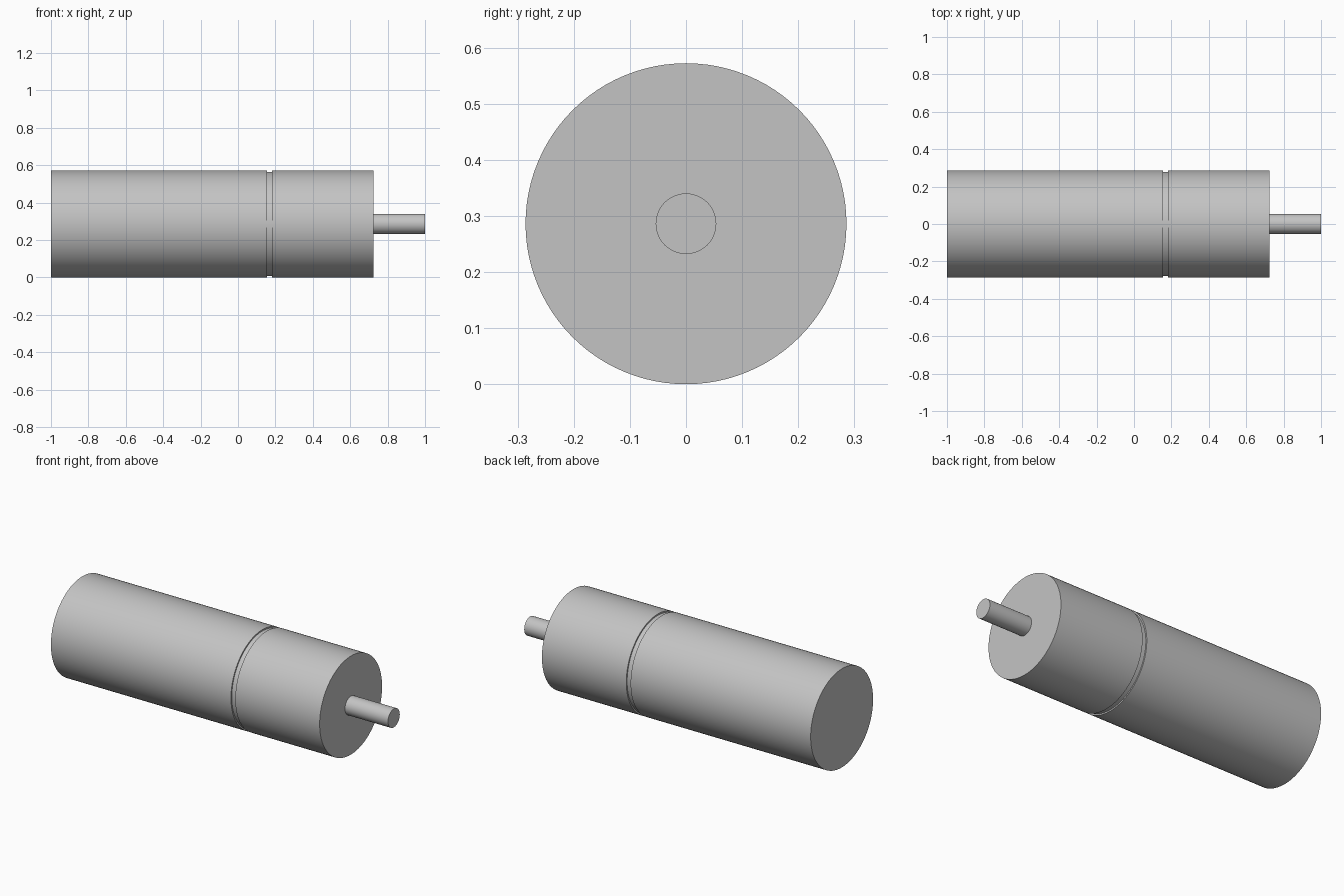
import bpy
import math

# Remove the default object
cube = bpy.data.objects.get("Cube")
if cube:
    bpy.data.objects.remove(cube, do_unlink=True)

# Single grey metal
COLOR = (0.55, 0.55, 0.55, 1.0)
metal = bpy.data.materials.new("grey_metal")
metal.use_nodes = True
metal.diffuse_color = COLOR
metal.node_tree.nodes["Principled BSDF"].inputs["Base Color"].default_value = COLOR

RADIUS = 0.286  # housing radius, also the height of the axis


def barrel(name, x_start, x_end, radius, sides):
    """Solid cylinder lying along x on the common axis."""
    bpy.ops.mesh.primitive_cylinder_add(
        vertices=sides, radius=radius, depth=x_end - x_start,
        location=((x_start + x_end) / 2, 0, RADIUS),
        rotation=(0, math.pi / 2, 0))
    part = bpy.context.object
    part.name = part.data.name = name
    part.data.materials.append(metal)
    bpy.ops.object.shade_smooth_by_angle(angle=math.radians(30))
    return part


# Long motor can, recessed joint, gearbox and output shaft
barrel("motor_housing", -1.0, 0.155, RADIUS, 96)
barrel("joint_groove", 0.155, 0.183, RADIUS - 0.008, 96)
barrel("gearbox_housing", 0.183, 0.724, RADIUS, 96)
barrel("output_shaft", 0.724, 1.0, 0.054, 48)
